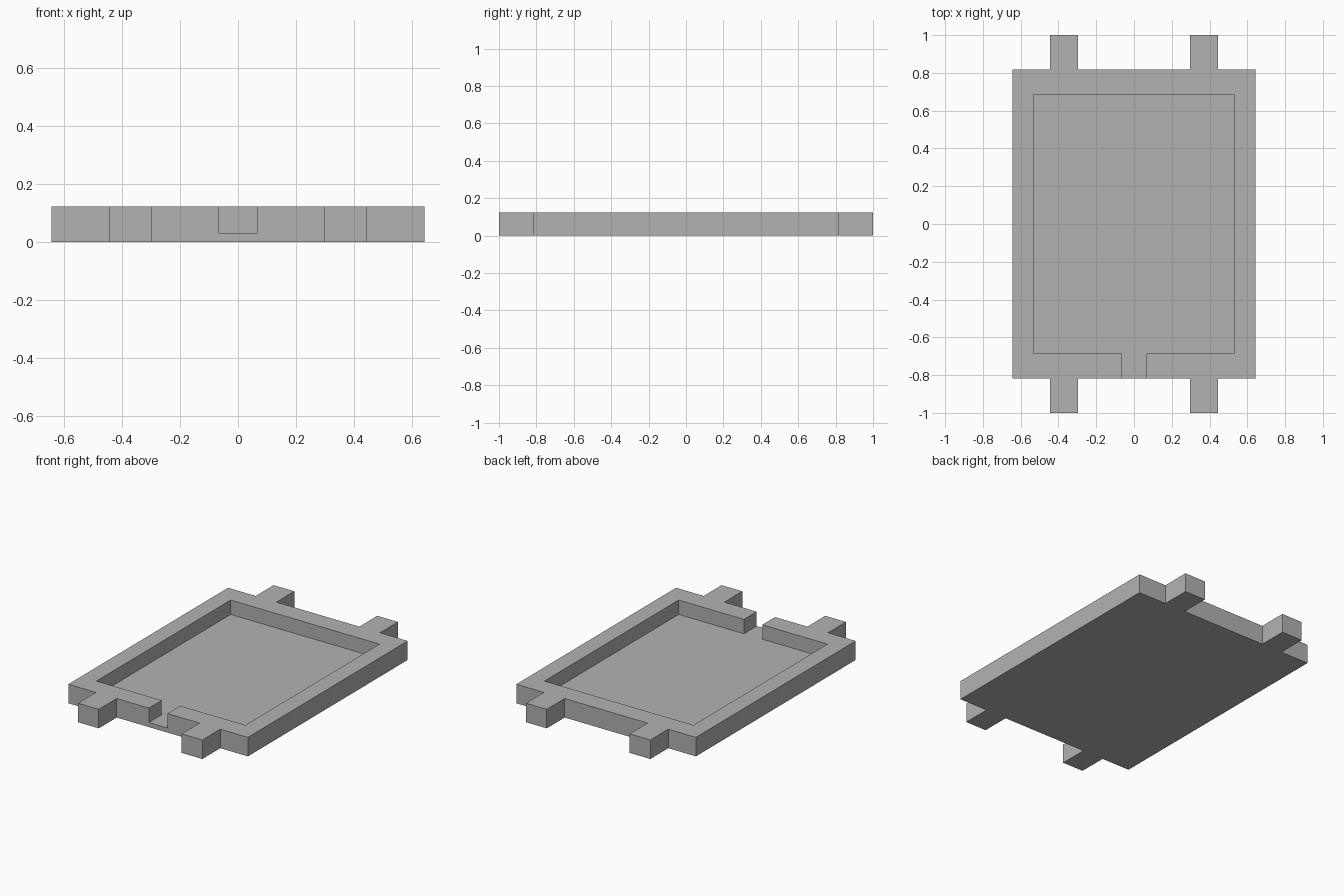
import bpy
import bmesh

if "Cube" in bpy.data.objects:
    bpy.data.objects.remove(bpy.data.objects["Cube"], do_unlink=True)

HEIGHT, FLOOR = 0.123, 0.03
BODY_X, BODY_Y, END_Y = 0.643, 0.817, 1.0
TAB_IN, TAB_OUT = 0.297, 0.445
POCKET_X, POCKET_Y, NOTCH_X = 0.533, 0.686, 0.066

grey = bpy.data.materials.new("plain grey")
grey.use_nodes = True
colour = (0.448, 0.448, 0.448, 1)
grey.diffuse_color = colour
grey.node_tree.nodes["Principled BSDF"].inputs["Base Color"].default_value = colour


def prism(name, outline, bottom, top):
    """Extrude a counter-clockwise outline upwards into a solid."""
    bm = bmesh.new()
    base = bm.faces.new([bm.verts.new((x, y, bottom)) for x, y in outline])
    ext = bmesh.ops.extrude_face_region(bm, geom=[base], use_keep_orig=True)
    verts = [v for v in ext["geom"] if isinstance(v, bmesh.types.BMVert)]
    bmesh.ops.translate(bm, verts=verts, vec=(0, 0, top - bottom))
    bmesh.ops.recalc_face_normals(bm, faces=bm.faces)
    mesh = bpy.data.meshes.new(name)
    bm.to_mesh(mesh)
    bm.free()
    mesh.materials.append(grey)
    obj = bpy.data.objects.new(name, mesh)
    bpy.context.collection.objects.link(obj)
    return obj


# Tray outline with two tabs at each end, mirrored from one corner
corner = [(BODY_X, BODY_Y), (TAB_OUT, BODY_Y), (TAB_OUT, END_Y),
          (TAB_IN, END_Y), (TAB_IN, BODY_Y)]
back = corner + [(-x, y) for x, y in reversed(corner)]
tray = prism("tray", back + [(-x, -y) for x, y in back], 0, HEIGHT)

# Pocket, with a notch running out through the front wall
half = [(NOTCH_X, -END_Y), (NOTCH_X, -POCKET_Y),
        (POCKET_X, -POCKET_Y), (POCKET_X, POCKET_Y)]
cutter = prism("pocket_cutter", half + [(-x, y) for x, y in reversed(half)],
               FLOOR, HEIGHT * 2)
cutter.hide_render = True

cut = tray.modifiers.new("pocket", "BOOLEAN")
cut.operation = "DIFFERENCE"
cut.solver = "EXACT"
cut.object = cutter

# Apply the cut and discard the cutter
bpy.context.view_layer.objects.active = tray
tray.select_set(True)
bpy.ops.object.modifier_apply(modifier=cut.name)
bpy.data.objects.remove(cutter, do_unlink=True)
